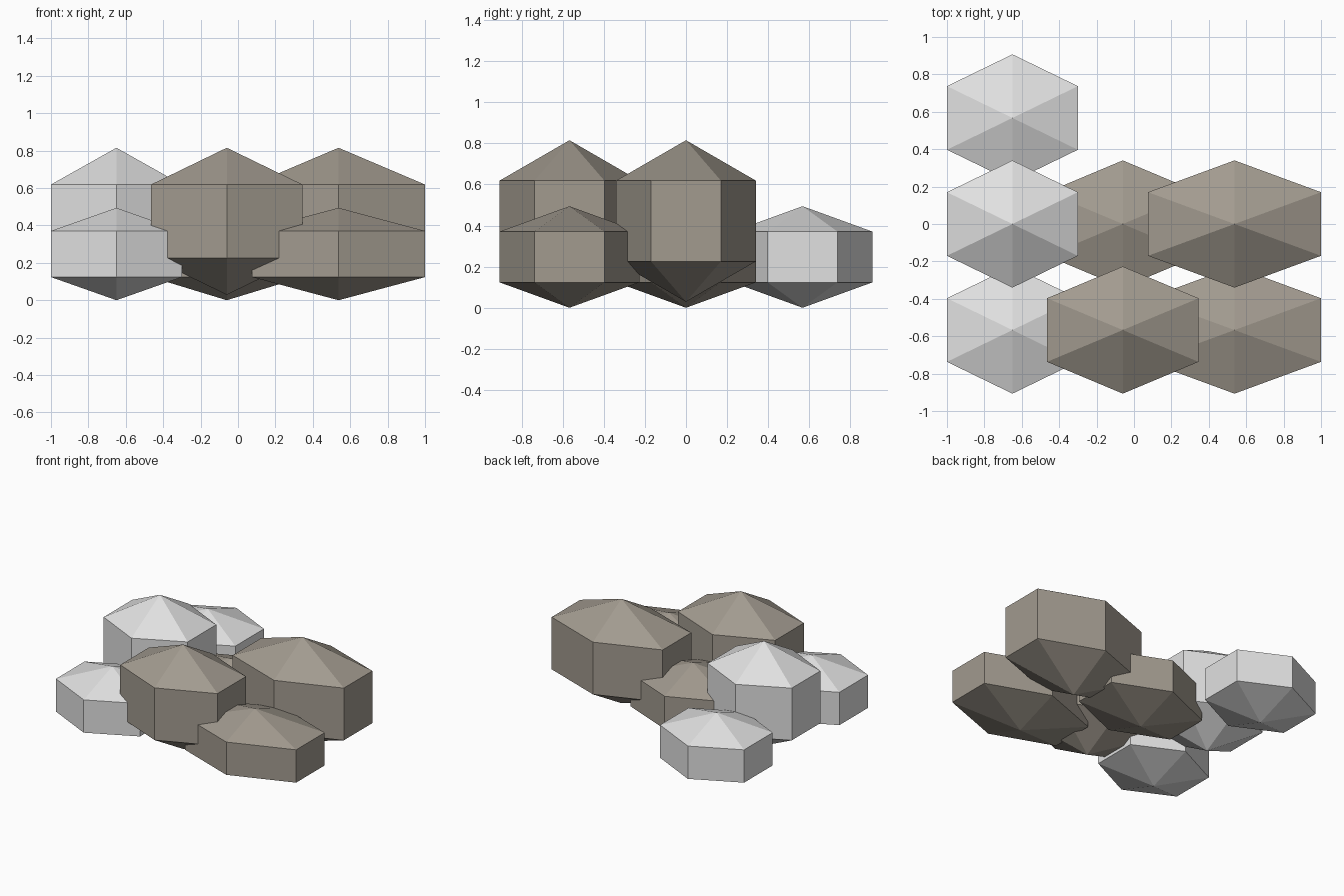
import bpy, bmesh, math

if "Cube" in bpy.data.objects:
    bpy.data.objects.remove(bpy.data.objects["Cube"])


def material(name, rgb):
    m = bpy.data.materials.new(name)
    m.diffuse_color = (*rgb, 1)
    m.use_nodes = True
    m.node_tree.nodes["Principled BSDF"].inputs["Base Color"].default_value = m.diffuse_color
    return m


pale = material("pale grey stone", (0.75, 0.75, 0.75))
brown = material("warm brown stone", (0.36, 0.325, 0.275))

RY = 0.34  # half depth shared by every stone


def stone(name, x, y, zc, half_w, half_h, mat):
    """Six-sided column closed by a point above and below."""
    bm = bmesh.new()
    rings = []
    for z in (-half_h / 2, half_h / 2):
        ring = []
        for i in range(6):
            a = math.radians(30 + 60 * i)
            ring.append(bm.verts.new((half_w * math.cos(a) / math.cos(math.pi / 6),
                                      RY * math.sin(a), z)))
        rings.append(ring)
    low, high = rings
    bottom = bm.verts.new((0, 0, -half_h))
    top = bm.verts.new((0, 0, half_h))
    for i in range(6):
        j = (i + 1) % 6
        bm.faces.new((low[i], low[j], high[j], high[i]))
        bm.faces.new((high[i], high[j], top))
        bm.faces.new((low[j], low[i], bottom))
    bm.normal_update()
    mesh = bpy.data.meshes.new(name)
    bm.to_mesh(mesh)
    bm.free()
    mesh.materials.append(mat)
    ob = bpy.data.objects.new(name, mesh)
    ob.location = (x, y, zc)
    bpy.context.collection.objects.link(ob)


# columns of stones: x centre, half width, colour, then height per row
columns = [
    ("left", -0.65, 0.35, pale, {"front": "low", "middle": "tall", "back": "low"}),
    ("centre", -0.06, 0.405, brown, {"front": "tall", "middle": "low"}),
    ("right", 0.5375, 0.4625, brown, {"front": "low", "middle": "tall"}),
]
row_y = {"front": -0.567, "middle": 0.0, "back": 0.567}
sizes = {"low": (0.247, 0.247), "tall": (0.422, 0.393)}  # centre height, half height

for side, x, half_w, mat, rows in columns:
    for row, kind in rows.items():
        zc, half_h = sizes[kind]
        stone(f"{kind}_stone_{side}_{row}", x, row_y[row], zc, half_w, half_h, mat)
